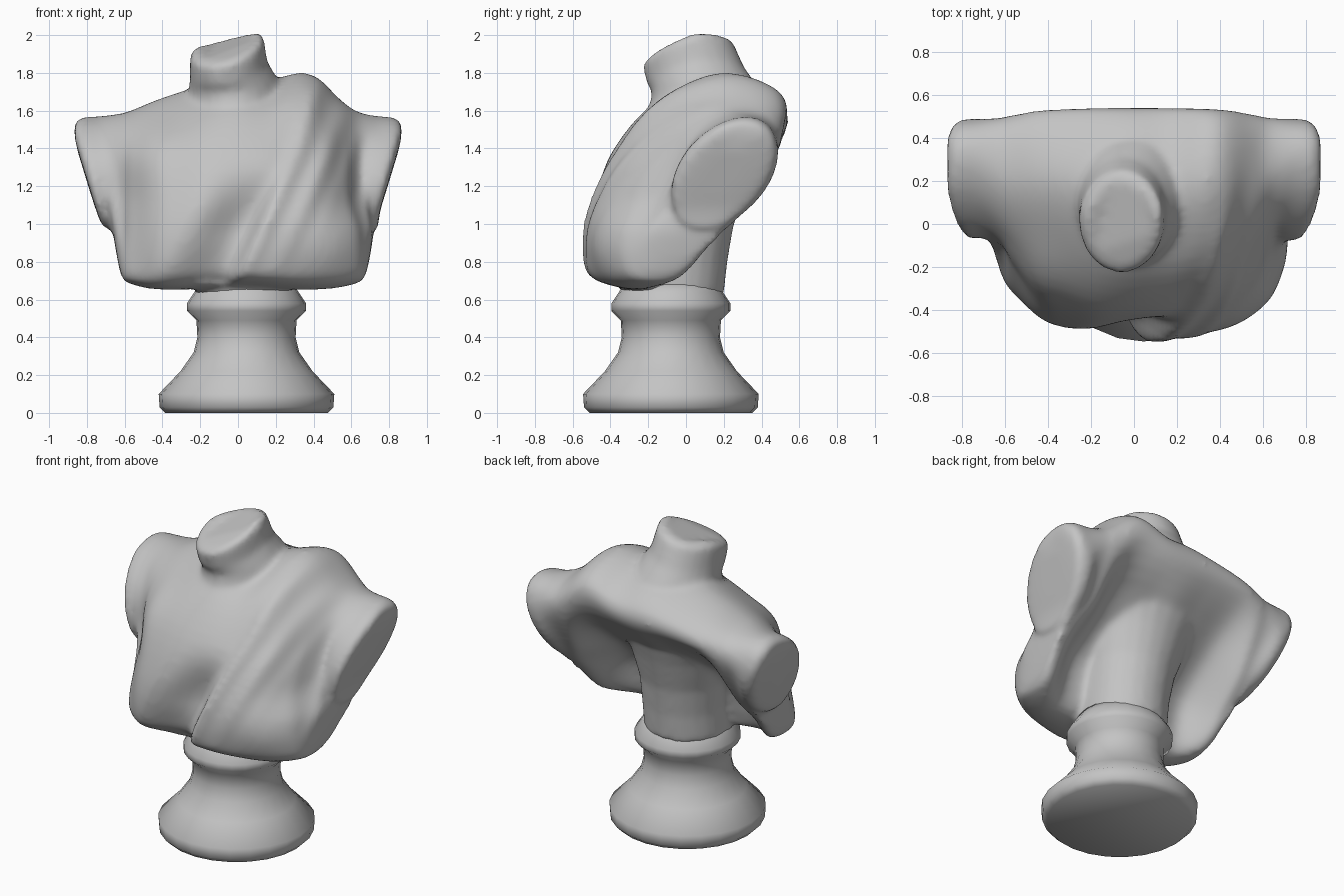
import bpy, bmesh
from math import sin, cos, pi, radians, exp
from mathutils import Vector

cube = bpy.data.objects.get("Cube")
if cube:
    bpy.data.objects.remove(cube)

stone = bpy.data.materials.new("grey stone")
stone.use_nodes = True
GREY = (0.55, 0.55, 0.55, 1)
stone.diffuse_color = GREY
stone.node_tree.nodes["Principled BSDF"].inputs["Base Color"].default_value = GREY


def finish(bm, name, angle):
    bmesh.ops.recalc_face_normals(bm, faces=bm.faces)
    mesh = bpy.data.meshes.new(name)
    bm.to_mesh(mesh)
    bm.free()
    mesh.materials.append(stone)
    obj = bpy.data.objects.new(name, mesh)
    bpy.context.collection.objects.link(obj)
    bpy.ops.object.select_all(action='DESELECT')
    obj.select_set(True)
    bpy.context.view_layer.objects.active = obj
    bpy.ops.object.shade_smooth_by_angle(angle=radians(angle))
    return obj


def loft(bm, rings):
    rows = [[bm.verts.new(p) for p in ring] for ring in rings]
    for a, b in zip(rows, rows[1:]):
        for i in range(len(a)):
            j = (i + 1) % len(a)
            bm.faces.new((a[i], a[j], b[j], b[i]))
    bm.faces.new(rows[0])
    bm.faces.new(rows[-1])


def oval_ring(cx, cy, rx, ry, z):
    return [Vector((cx + rx * cos(i * pi / 12), cy + ry * sin(i * pi / 12), z))
            for i in range(24)]


def spline(pts, steps, closed):
    # smooth curve passing through every control point
    n = len(pts)
    at = (lambda i: pts[i % n]) if closed else (lambda i: pts[max(0, min(n - 1, i))])
    out = []
    for i in range(n if closed else n - 1):
        a, b, c, d = (at(i + k) for k in (-1, 0, 1, 2))
        for s in range(steps):
            t = s / steps
            out.append(b + (c - a) * t / 2 + (a * 2 - b * 5 + c * 4 - d) * t * t / 2
                       + (b * 3 - a - c * 3 + d) * t ** 3 / 2)
    if not closed:
        out.append(pts[-1].copy())
    return out


def bump(value, centre, width):
    return exp(-((value - centre) / width) ** 2)


def ramp(value, low, high):
    t = max(0, min(1, (value - low) / (high - low)))
    return t * t * (3 - 2 * t)


# Side sections of the hollow-backed chest: front hem, chest, shoulder, back edge, hollow
chest = {
    0: [(-.46, .7), (-.54, .82), (-.51, 1.08), (-.38, 1.4), (-.14, 1.66), (.2, 1.76),
        (.47, 1.66), (.53, 1.5), (.3, 1.25), (0, 1), (-.12, .68)],
    .2: [(-.45, .69), (-.52, .82), (-.5, 1.08), (-.36, 1.4), (-.12, 1.62), (.18, 1.73),
         (.46, 1.64), (.53, 1.5), (.28, 1.26), (0, 1), (-.14, .68)],
    .42: [(-.38, .68), (-.46, .8), (-.44, 1.05), (-.3, 1.38), (-.06, 1.56), (.2, 1.66),
          (.45, 1.6), (.52, 1.47), (.25, 1.24), (-.04, .98), (-.16, .68)],
    .56: [(-.3, .7), (-.36, .82), (-.33, 1.02), (-.2, 1.3), (-.02, 1.5), (.2, 1.6),
          (.44, 1.56), (.5, 1.42), (.32, 1.12), (.11, .9), (-.06, .7)],
    .62: [(-.2, .74), (-.26, .85), (-.22, 1), (-.13, 1.25), (0, 1.47), (.2, 1.58),
          (.42, 1.55), (.49, 1.41), (.32, 1.1), (.15, .92), (0, .76)],
}
half = [[Vector((x, y, z)) for y, z in pts] for x, pts in chest.items()]

# Arm stumps: leaning ovals with a slanted, slightly domed end
for x, size in ((.74, 1), (.83, .97), (.865, .82), (.875, .4)):
    oval = []
    for i in range(11):
        a = radians(-105 - i * 360 / 11)
        y, z = .265 * size * cos(a), .3 * size * sin(a)
        slant = min(0, z - .2) * (x - .62) * 1.2
        oval.append(Vector((x + slant, .2 + y + z * .38, 1.27 + z)))
    half.append(oval)

mirrored = [[Vector((-p.x, p.y, p.z)) for p in ring] for ring in half[:0:-1]]
sections = mirrored + half
STEPS = 5
columns = [spline([ring[i] for ring in sections], STEPS, False) for i in range(11)]
rings = [spline(list(ring), STEPS, True) for ring in zip(*columns)]


def drape(p, k):
    # cloth over the left shoulder, with diagonal folds down to the hem
    front = max(0, sin(pi * k / 28)) if k < 28 else 0
    hem = 1 - ramp(k, 14, 26) if k < 50 else .3
    x, z = p.x, p.z
    u = x - .02 - (z - .72) * .45
    band = ramp(u, -.1, -.03) * (1 - ramp(u, .2, .34))
    p.y -= front * band * (.015 + .01 * cos(u * 38))
    p.z += front * band * .008 * cos(u * 38)
    # chest falls back beside the edge of the cloth
    p.y += hem * .13 * ramp(u, -.45, -.12) * (1 - ramp(u, -.1, 0)) * (1 - ramp(z, .95, 1.35))
    p.y += front * .02 * bump(x, -.34, .12)
    p.y += front * .09 * bump(x, -.58, .12) * (1 - ramp(z, 1.1, 1.4))
    p.y -= front * .03 * bump(x, .48, .14) * bump(z, .88, .15)
    # raised cloth on the shoulder and the fuller left side
    p.z += .12 * bump(x, .38, .17) * ramp(z, 1.35, 1.6)
    if x > 0:
        p.x *= 1 + .09 * ramp(x, .3, .6) * (1 - ramp(x, .64, .78)) * (1 - ramp(z, .95, 1.15))
    # crease between the cloth and the left arm
    p.y += front * .05 * bump(x, .65, .04) * bump(z, 1.25, .3)


for ring in rings:
    for k, p in enumerate(ring):
        drape(p, k)

bm = bmesh.new()
loft(bm, rings)

# Supporting stem inside the hollow back
loft(bm, [oval_ring(*spec) for spec in (
    (.03, -.07, .26, .27, .62), (.03, -.06, .265, .28, .8), (.02, -.04, .28, .29, .98),
    (.01, 0, .33, .31, 1.18), (0, .08, .4, .3, 1.38))])

# Neck stump: sloping back and a slanted top
neck = [oval_ring(*spec) for spec in (
    (-.01, .08, .24, .29, 1.54), (-.02, .1, .24, .28, 1.72), (-.05, .05, .205, .26, 1.81),
    (-.06, .01, .195, .24, 1.94), (-.06, .01, .16, .2, 1.955))]
for ring in neck:
    for p in ring:
        p.z += ramp(p.z, 1.58, 1.94) * (.25 * (p.x + .06) + .42 * min(p.y, .05))
loft(bm, neck)

bust = finish(bm, "draped_bust", 180)
blend = bust.modifiers.new("blend", 'REMESH')
blend.mode = 'VOXEL'
blend.voxel_size = .02
blend.use_smooth_shade = True
soften = bust.modifiers.new("soften", 'SMOOTH')
soften.factor = .5
soften.iterations = 8

# Turned pedestal
profile = [(.43, 0), (.46, .03), (.465, .1), (.35, .22), (.28, .32), (.26, .4), (.265, .49),
           (.315, .54), (.315, .58), (.275, .64), (.25, .68)]
bm = bmesh.new()
loft(bm, [oval_ring(.045, -.08, r, r, z) for r, z in profile])
finish(bm, "pedestal", 60)
